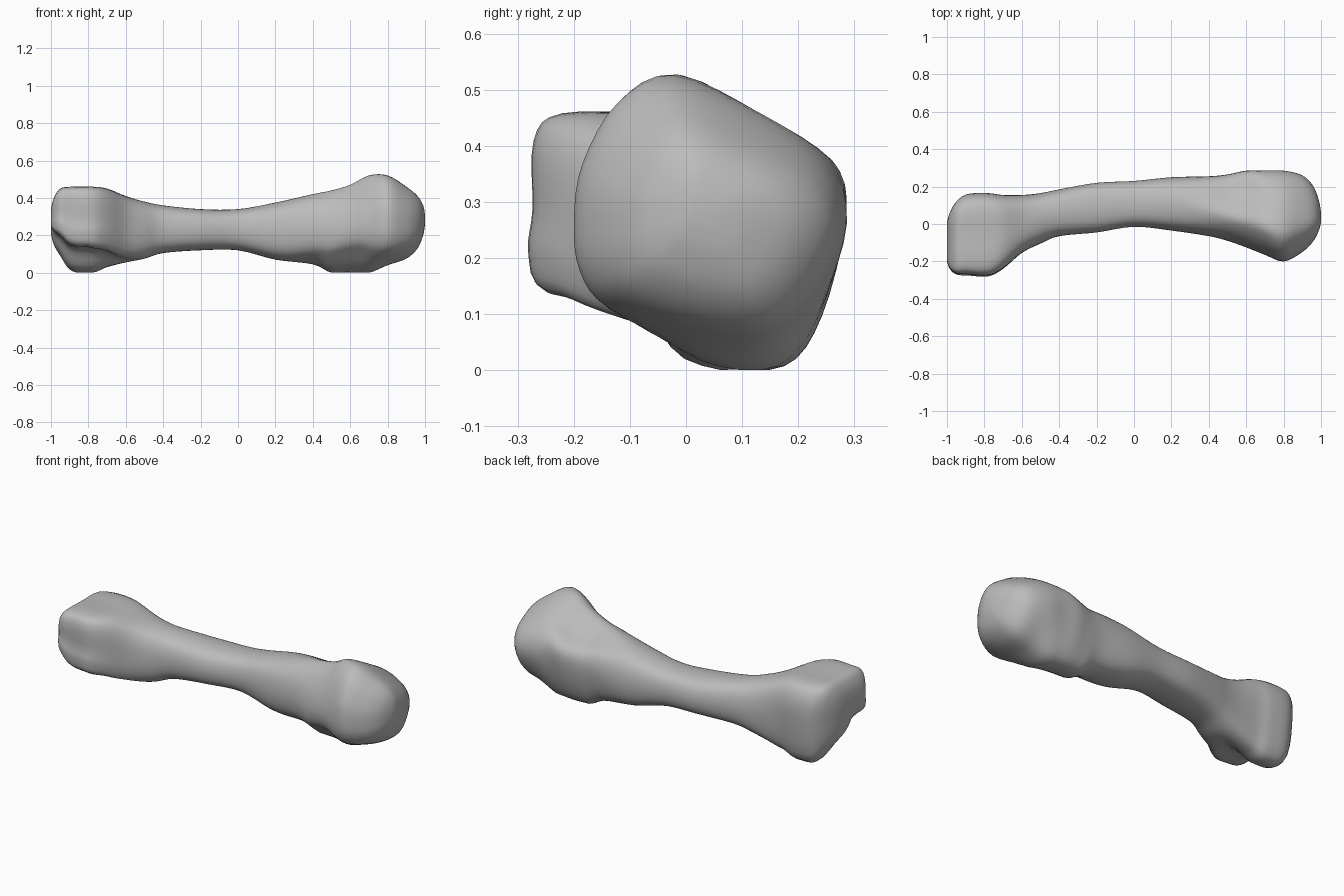
import bpy
import bmesh
from math import copysign, cos, sin, tau
from mathutils import Vector

default = bpy.data.objects.get("Cube")
if default:
    bpy.data.objects.remove(default)

STEPS_ALONG = 4      # rings between two neighbouring stations
STEPS_AROUND = 4     # points between two neighbouring profile points

# Outline of the bone along its length: x, front and back limits, bottom and top
stations = [
    (-1, -.2, .01, .21, .34),
    (-.985, -.24, .06, .15, .4),
    (-.95, -.27, .12, .09, .45),
    (-.89, -.275, .16, .01, .46),
    (-.78, -.28, .165, 0, .46),
    (-.7, -.24, .155, .03, .45),
    (-.6, -.155, .155, .055, .41),
    (-.5, -.105, .165, .075, .38),
    (-.4, -.065, .185, .105, .36),
    (-.2, -.045, .22, .12, .34),
    (0, -.015, .23, .12, .34),
    (.2, -.035, .25, .07, .375),
    (.4, -.065, .255, .045, .42),
    (.5, -.09, .265, 0, .44),
    (.6, -.125, .285, 0, .47),
    (.7, -.165, .285, 0, .52),
    (.8, -.2, .285, .04, .52),
    (.9, -.15, .26, .075, .46),
    (.96, -.09, .2, .13, .41),
    (.99, -.03, .12, .2, .36),
    (1, .01, .06, .26, .31),
]


def squared(value):
    """Push a circle coordinate outwards for a slightly boxy section."""
    return copysign(abs(value) ** .8, value)


# Cross-sections as (y, z), counter-clockwise from the back
shaft_profile = [(squared(cos(i * tau / 12)), squared(sin(i * tau / 12)))
                 for i in range(12)]
neck_profile = [
    (.28, .29), (.255, .385), (.13, .435), (-.02, .52), (-.11, .48), (-.18, .38),
    (-.21, .27), (-.195, .18), (-.14, .12), (0, .01), (.15, 0), (.23, .1),
]
ball_profile = [
    (.28, .26), (.245, .37), (.13, .455), (-.03, .52), (-.125, .475), (-.185, .37),
    (-.2, .27), (-.19, .18), (-.14, .115), (0, .06), (.14, .05), (.23, .13),
]
condyle_profile = [
    (.17, .25), (.16, .39), (.1, .455), (-.05, .46), (-.22, .46), (-.27, .41),
    (-.272, .28), (-.28, .2), (-.25, .13), (-.09, .11), (0, 0), (.13, 0),
]


def smoothstep(low, high, value):
    t = min(1, max(0, (value - low) / (high - low)))
    return t * t * (3 - 2 * t)


def spline(points, steps, closed=False):
    """Resample points with a smooth curve through all of them."""
    vectors = [Vector(p) for p in points]
    count = len(vectors)

    def pick(i):
        return vectors[i % count] if closed else vectors[min(count - 1, max(0, i))]

    result = []
    for i in range(count if closed else count - 1):
        a, b, c, d = (pick(i + k) for k in (-1, 0, 1, 2))
        for step in range(steps):
            t = step / steps
            slope_in, slope_out = (c - a) / 2, (d - b) / 2
            rise = t * t * (3 - 2 * t)
            result.append(b * (1 - rise) + c * rise
                          + slope_in * (t * (1 - t) ** 2)
                          - slope_out * (t * t * (1 - t)))
    if not closed:
        result.append(vectors[-1])
    return result


def fit(points, low, high):
    """Stretch a profile to fill the box between two corners."""
    axes = []
    for axis in range(2):
        values = [p[axis] for p in points]
        start, size = min(values), max(values) - min(values)
        span = high[axis] - low[axis]
        axes.append([low[axis] + (v - start) / size * span for v in values])
    return [Vector(p) for p in zip(*axes)]


def unit_profile(points):
    return fit(spline(points, STEPS_AROUND, closed=True), (-1, -1), (1, 1))


def mix(first, second, amount):
    return [p.lerp(q, amount) for p, q in zip(first, second)]


shaft, neck, ball, condyle = map(
    unit_profile, (shaft_profile, neck_profile, ball_profile, condyle_profile))

# Loft the cross-sections along the length
bm = bmesh.new()
rings = []
for x, front, back, bottom, top in spline(stations, STEPS_ALONG):
    section = mix(shaft, condyle, smoothstep(-.45, -.82, x))
    section = mix(section, neck, smoothstep(.2, .62, x))
    section = mix(section, ball, smoothstep(.62, .82, x))
    outline = fit(section, (front, max(0, bottom)), (back, top))
    rings.append([bm.verts.new((x, y, z)) for y, z in outline])

for first, second in zip(rings, rings[1:]):
    for i in range(len(first)):
        bm.faces.new((first[i - 1], first[i], second[i], second[i - 1]))
bm.faces.new(rings[0])
bm.faces.new(rings[-1])
bmesh.ops.recalc_face_normals(bm, faces=bm.faces)

mesh = bpy.data.meshes.new("bone")
bm.to_mesh(mesh)
bm.free()
bone = bpy.data.objects.new("bone", mesh)
bpy.context.collection.objects.link(bone)

# Plain grey bone colour
grey = bpy.data.materials.new("bone_grey")
grey.use_nodes = True
colour = (.5, .5, .5, 1)
grey.diffuse_color = colour
grey.node_tree.nodes["Principled BSDF"].inputs["Base Color"].default_value = colour
mesh.materials.append(grey)

# Smooth shading with the sharp rims kept
bpy.context.view_layer.objects.active = bone
bone.select_set(True)
bpy.ops.object.shade_smooth_by_angle(angle=.7)
